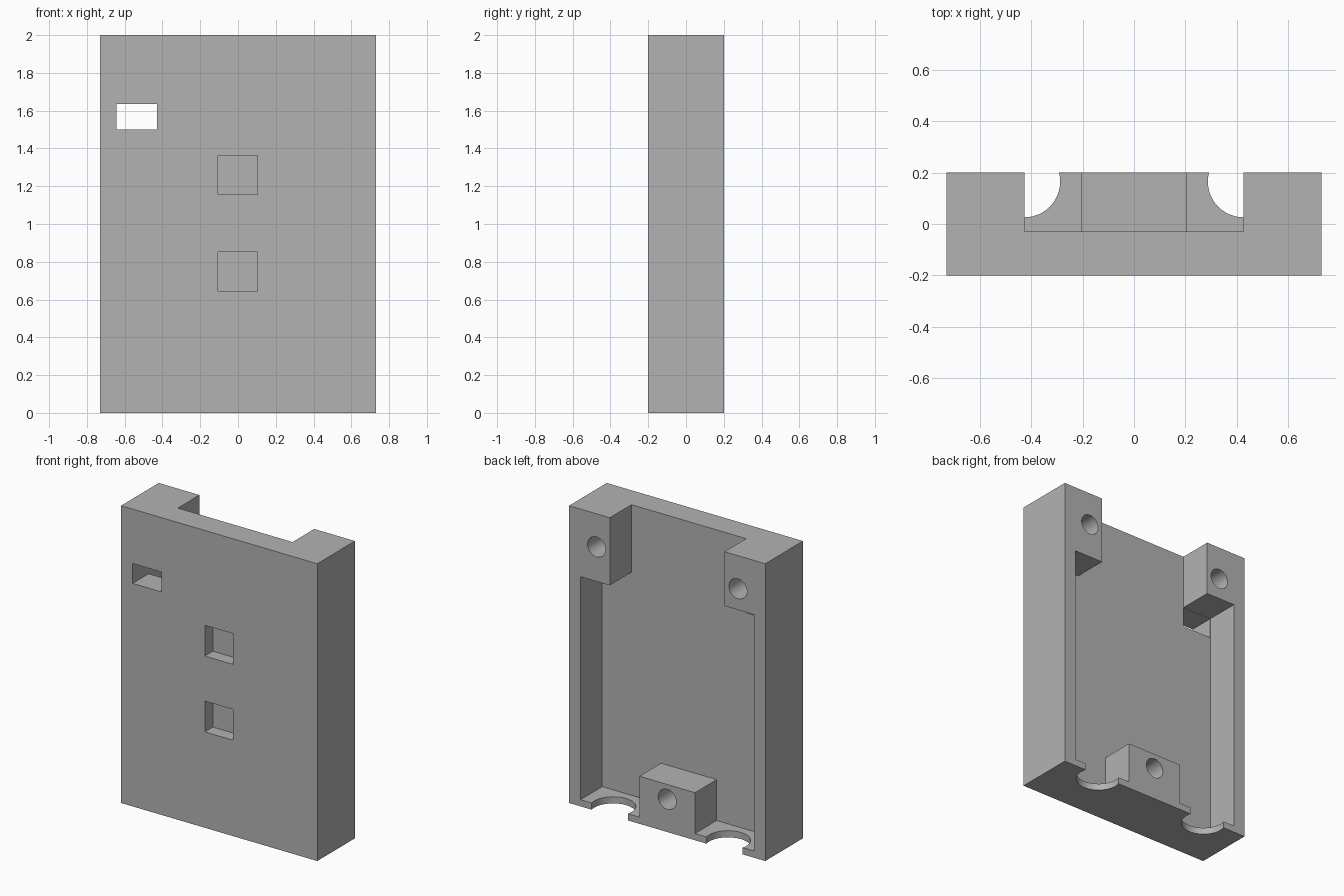
import bpy
import bmesh
from math import radians
from mathutils import Matrix, Vector

default = bpy.data.objects.get("Cube")
if default:
    bpy.data.objects.remove(default, do_unlink=True)

W, D, H = 0.73, 0.2, 2.0     # half width, half depth, height
FLOOR_Y = -0.03              # inner face of the front plate

grey = bpy.data.materials.new("plain grey")
grey.use_nodes = True
grey.diffuse_color = (0.45, 0.45, 0.45, 1)
grey.node_tree.nodes["Principled BSDF"].inputs["Base Color"].default_value = grey.diffuse_color


def make(name, bm):
    bmesh.ops.recalc_face_normals(bm, faces=bm.faces)
    mesh = bpy.data.meshes.new(name)
    bm.to_mesh(mesh)
    bm.free()
    mesh.materials.append(grey)
    obj = bpy.data.objects.new(name, mesh)
    bpy.context.collection.objects.link(obj)
    return obj


def prism(name, outline, y0, y1):
    """Extrude an x-z outline along y."""
    bm = bmesh.new()
    face = bm.faces.new([bm.verts.new((x, y0, z)) for x, z in outline])
    moved = bmesh.ops.extrude_face_region(bm, geom=[face])["geom"]
    verts = [v for v in moved if isinstance(v, bmesh.types.BMVert)]
    bmesh.ops.translate(bm, verts=verts, vec=(0, y1 - y0, 0))
    return make(name, bm)


def box(name, x0, x1, y0, y1, z0, z1):
    return prism(name, [(x0, z0), (x1, z0), (x1, z1), (x0, z1)], y0, y1)


def cylinder(name, centre, radius, length, along_y=False):
    bm = bmesh.new()
    turn = Matrix.Rotation(radians(90 if along_y else 0), 4, "X")
    bmesh.ops.create_cone(bm, cap_ends=True, segments=48, radius1=radius, radius2=radius,
                          depth=length, matrix=Matrix.Translation(Vector(centre)) @ turn)
    return make(name, bm)


body = box("case_half", -W, W, -D, D, 0, H)

# Open tray outline, leaving two corner blocks and a bottom middle block
tray = [(-0.645, 0.045), (-0.207, 0.045), (-0.207, 0.32), (0.207, 0.32),
        (0.207, 0.045), (0.645, 0.045), (0.645, 1.545), (0.427, 1.545),
        (0.427, 2.1), (-0.427, 2.1), (-0.427, 1.635), (-0.645, 1.635)]
cutters = [prism("tray_cutter", tray, FLOOR_Y, 0.3)]

# Through slot and two shallow square pockets in the front
cutters.append(box("slot_cutter", -0.644, -0.428, -0.3, 0, 1.5, 1.634))
for z in (0.645, 1.155):
    cutters.append(box("pocket_cutter", -0.107, 0.104, -0.3, -0.115, z, z + 0.207))

# Screw holes in the three blocks
for x, z in ((-0.526, 1.777), (0.526, 1.777), (0, 0.22)):
    cutters.append(cylinder("screw_hole_cutter", (x, 0.135, z), 0.067, 0.33, True))

# Round cable notches in the bottom wall
for x in (-0.427, 0.427):
    cutters.append(cylinder("notch_cutter", (x, 0.165, 0), 0.139, 0.2))

# Carve the body and drop the cutters
bpy.context.view_layer.objects.active = body
for cutter in cutters:
    mod = body.modifiers.new(cutter.name, "BOOLEAN")
    mod.operation, mod.solver, mod.object = "DIFFERENCE", "EXACT", cutter
    bpy.ops.object.modifier_apply(modifier=mod.name)
    bpy.data.objects.remove(cutter, do_unlink=True)

bpy.ops.object.select_all(action="DESELECT")
body.select_set(True)
bpy.ops.object.shade_smooth_by_angle(angle=radians(30))
